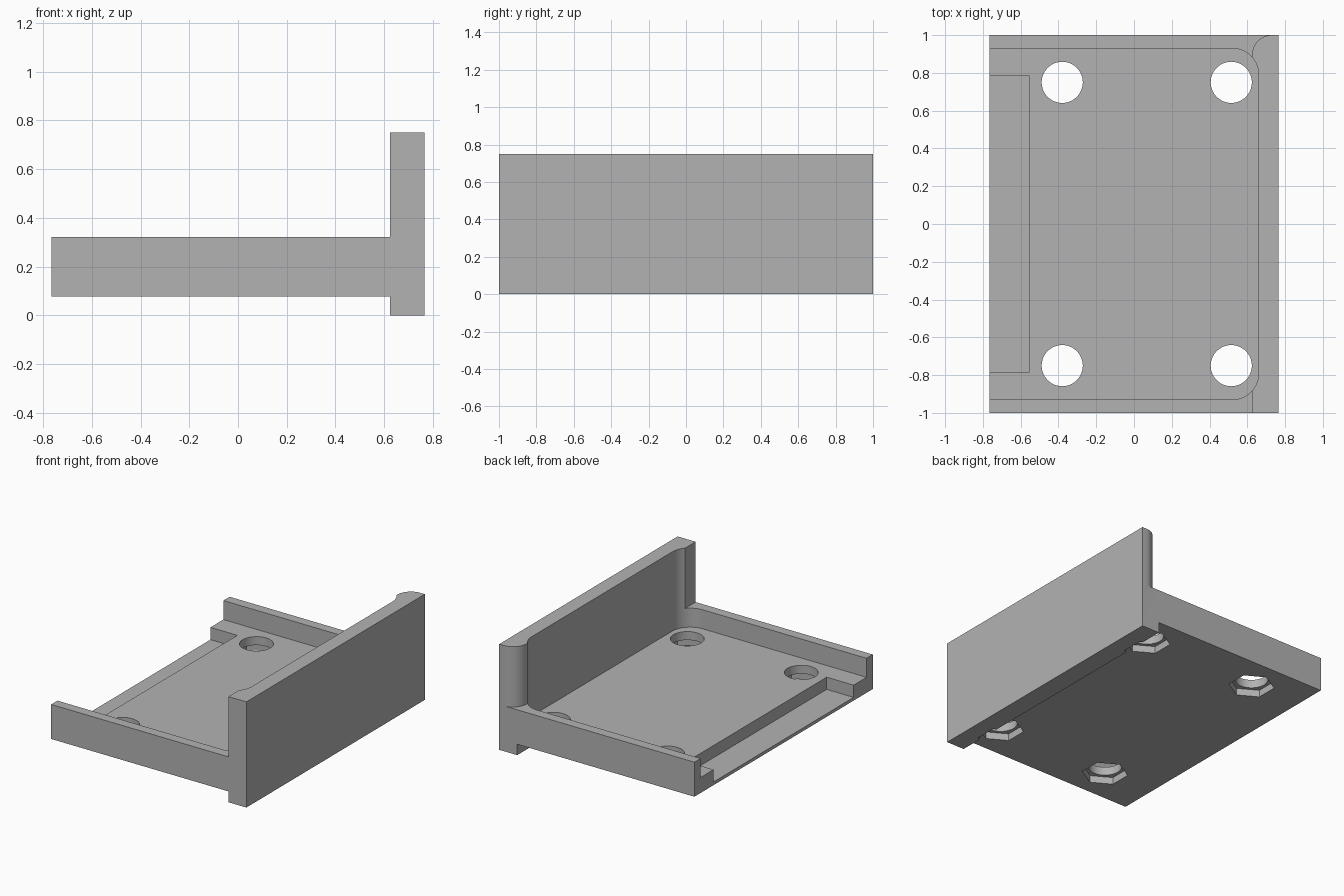
import bpy
import bmesh
from math import cos, sin, radians, pi

if "Cube" in bpy.data.objects:
    bpy.data.objects.remove(bpy.data.objects["Cube"], do_unlink=True)

grey = bpy.data.materials.new("plain grey")
grey.use_nodes = True
grey.diffuse_color = (0.45, 0.45, 0.45, 1)
grey.node_tree.nodes["Principled BSDF"].inputs["Base Color"].default_value = grey.diffuse_color


def prism(name, points, offset):
    """Extrude a closed 3D outline along an offset vector."""
    bm = bmesh.new()
    face = bm.faces.new([bm.verts.new(p) for p in points])
    ext = bmesh.ops.extrude_face_region(bm, geom=[face])
    moved = [v for v in ext["geom"] if isinstance(v, bmesh.types.BMVert)]
    bmesh.ops.translate(bm, verts=moved, vec=offset)
    bmesh.ops.recalc_face_normals(bm, faces=bm.faces)
    mesh = bpy.data.meshes.new(name)
    bm.to_mesh(mesh)
    bm.free()
    mesh.materials.append(grey)
    obj = bpy.data.objects.new(name, mesh)
    bpy.context.collection.objects.link(obj)
    return obj


def upright(name, outline, low, high):
    return prism(name, [(x, y, low) for x, y in outline], (0, 0, high - low))


def arc(cx, cy, r, start, end, steps=16):
    angles = [radians(start + (end - start) * i / steps) for i in range(steps + 1)]
    return [(cx + r * cos(a), cy + r * sin(a)) for a in angles]


def ring(cx, cy, r, sides, turn=0):
    return [(cx + r * cos(turn + 2 * pi * i / sides),
             cy + r * sin(turn + 2 * pi * i / sides)) for i in range(sides)]


def cut(target, cutter):
    cutter.hide_render = True
    mod = target.modifiers.new("cut", "BOOLEAN")
    mod.operation = "DIFFERENCE"
    mod.solver = "EXACT"
    mod.object = cutter
    bpy.ops.object.select_all(action="DESELECT")
    bpy.context.view_layer.objects.active = target
    target.select_set(True)
    bpy.ops.object.modifier_apply(modifier=mod.name)
    bpy.data.objects.remove(cutter, do_unlink=True)


LEFT, RIGHT, WALL = -0.766, 0.766, 0.625
BASE, FLOOR, RIM, TOP = 0.077, 0.187, 0.322, 0.75

# Tray and tall side wall share one end profile
profile = [(LEFT, BASE), (WALL, BASE), (WALL, 0), (RIGHT, 0),
           (RIGHT, TOP), (WALL, TOP), (WALL, RIM), (LEFT, RIM)]
tray = prism("bracket_tray", [(x, -1, z) for x, z in profile], (0, 2, 0))

# Rounded upper corner at the back end of the wall
corner = arc(WALL + 0.105, 0.895, 0.105, 90, 180) + [(0.58, 0.895), (0.58, 1.05), (WALL + 0.105, 1.05)]
cut(tray, upright("corner_cutter", corner, RIM, 0.9))

# Main recess with rounded corners, open to the left end
recess = ([(-0.9, -0.93)] + arc(0.52, -0.79, 0.14, -90, 0)
          + arc(0.52, 0.79, 0.14, 0, 90) + [(-0.9, 0.93)])
cut(tray, upright("recess_cutter", recess, FLOOR, 0.9))

# Lower step at the open end
step = [(-0.9, -0.785), (-0.555, -0.785), (-0.555, 0.785), (-0.9, 0.785)]
cut(tray, upright("step_cutter", step, 0.1, 0.28))

# Bolt holes with hexagonal nut pockets underneath
for x in (-0.38, 0.515):
    for y in (-0.75, 0.75):
        cut(tray, upright("hole_cutter", ring(x, y, 0.109, 48), -0.1, 0.3))
        cut(tray, upright("pocket_cutter", ring(x, y, 0.151, 6, pi / 2), -0.1, BASE + 0.05))

bpy.ops.object.shade_smooth_by_angle(angle=radians(30))
